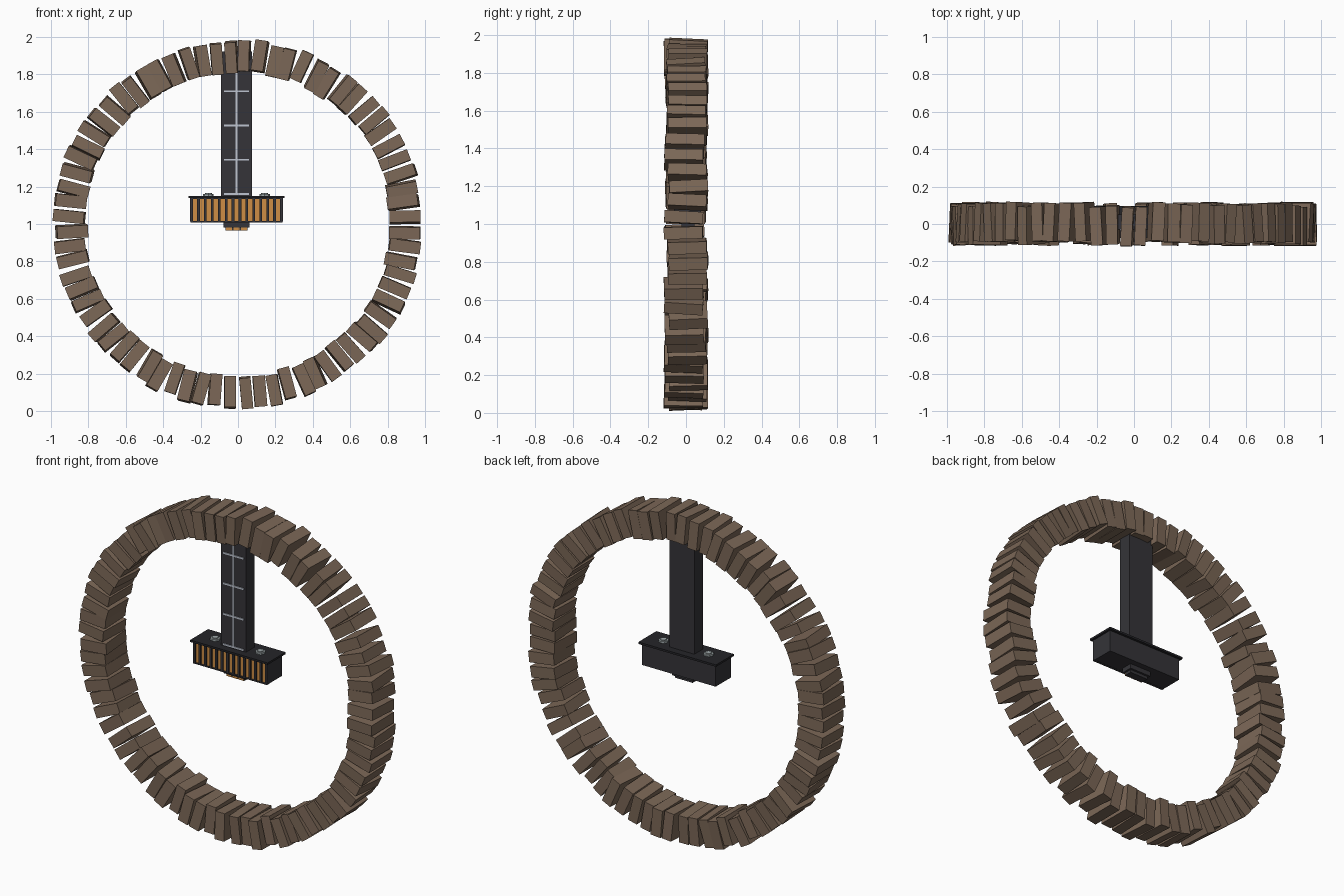
import bpy, math, random
from mathutils import Matrix, Vector

random.seed(7)
if "Cube" in bpy.data.objects:
    bpy.data.objects.remove(bpy.data.objects["Cube"], do_unlink=True)


def material(name, rgb):
    m = bpy.data.materials.new(name)
    m.use_nodes = True
    m.diffuse_color = (*rgb, 1)
    bsdf = m.node_tree.nodes["Principled BSDF"]
    bsdf.inputs["Base Color"].default_value = (*rgb, 1)
    bsdf.inputs["Roughness"].default_value = 0.8
    return m


BROWN = material("brown stone", (0.20, 0.137, 0.095))
DARK = material("dark iron", (0.035, 0.034, 0.04))
BLACK = material("black iron", (0.018, 0.018, 0.022))
AMBER = material("amber glow", (0.62, 0.27, 0.06))
PALE = material("pale inlay", (0.52, 0.56, 0.64))
GREY = material("grey metal", (0.36, 0.41, 0.42))

CX, CY = -0.008, 0.01          # axis of the hanging lamp


def box(name, size, loc, mat, rot=None):
    """Box of the given size, centred on loc."""
    x, y, z = (s / 2 for s in size)
    verts = [Vector((i, j, k)) for i in (-x, x) for j in (-y, y) for k in (-z, z)]
    if rot is not None:
        verts = [rot @ v for v in verts]
    faces = [(0, 1, 3, 2), (4, 6, 7, 5), (0, 4, 5, 1),
             (2, 3, 7, 6), (0, 2, 6, 4), (1, 5, 7, 3)]
    mesh = bpy.data.meshes.new(name)
    mesh.from_pydata(verts, [], faces)
    mesh.materials.append(mat)
    obj = bpy.data.objects.new(name, mesh)
    obj.location = loc
    bpy.context.collection.objects.link(obj)
    return obj


# Ring of loose stone blocks
COUNT = 72
for i in range(COUNT):
    step = math.tau / COUNT
    a = (i + 0.5) * step + random.uniform(-0.01, 0.01)
    r = 0.9 + random.uniform(-0.012, 0.012)
    tilt = (Matrix.Rotation(-a + random.uniform(-0.07, 0.07), 3, "Y")
            @ Matrix.Rotation(random.uniform(-0.06, 0.06), 3, "X")
            @ Matrix.Rotation(random.uniform(-0.05, 0.05), 3, "Z"))
    size = (0.165, 0.205, random.uniform(0.06, 0.068))
    loc = (r * math.cos(a), random.uniform(-0.014, 0.014), 1 + r * math.sin(a))
    box(f"ring_block_{i + 1}", size, loc, BROWN, tilt)

# Hanging pole with pale inlaid lines on its front
POLE_D = 0.08
box("pole", (0.165, POLE_D, 0.77), (CX, CY, 1.535), DARK)
front = CY - POLE_D / 2 - 0.002
box("pole_center_line", (0.01, 0.006, 0.7), (CX, front, 1.51), PALE)
for i in range(4):
    box(f"pole_cross_line_{i + 1}", (0.135, 0.006, 0.01),
        (CX, front, 1.16 + i * 0.183), PALE)

# Lamp housing, cap plate and front grille
box("lamp_housing", (0.49, 0.13, 0.13), (CX, CY + 0.005, 1.075), DARK)
box("lamp_cap", (0.515, 0.17, 0.012), (CX, CY, 1.144), BLACK)
box("lamp_glow_panel", (0.475, 0.006, 0.12), (CX, CY - 0.062, 1.075), AMBER)
BARS = 14
for i in range(BARS):
    x = CX - 0.24 + i * 0.48 / (BARS - 1)
    box(f"grille_bar_{i + 1}", (0.014, 0.014, 0.125), (x, CY - 0.067, 1.075), DARK)
for z in (1.012, 1.136):
    box("grille_rail", (0.49, 0.014, 0.006), (CX, CY - 0.067, z), DARK)

# Bolts on top of the cap
for side in (-1, 1):
    for k, (w, h) in enumerate(((0.056, 0.01), (0.036, 0.016))):
        bpy.ops.mesh.primitive_cylinder_add(
            vertices=8, radius=w / 2, depth=h,
            location=(CX + side * 0.15, CY, 1.15 + h / 2))
        bolt = bpy.context.object
        bolt.name = f"cap_bolt_{'left' if side > 0 else 'right'}_{k + 1}"
        bolt.data.materials.append(GREY)

# Small fitting under the lamp with an amber front
box("lower_collar", (0.14, 0.07, 0.03), (CX, CY, 0.997), DARK)
box("lower_fitting", (0.118, 0.045, 0.02), (CX, CY, 0.975), DARK)
for i in (-1, 0, 1):
    box(f"lower_glow_{i + 2}", (0.034, 0.006, 0.018),
        (CX + i * 0.04, CY - 0.024, 0.975), AMBER)
